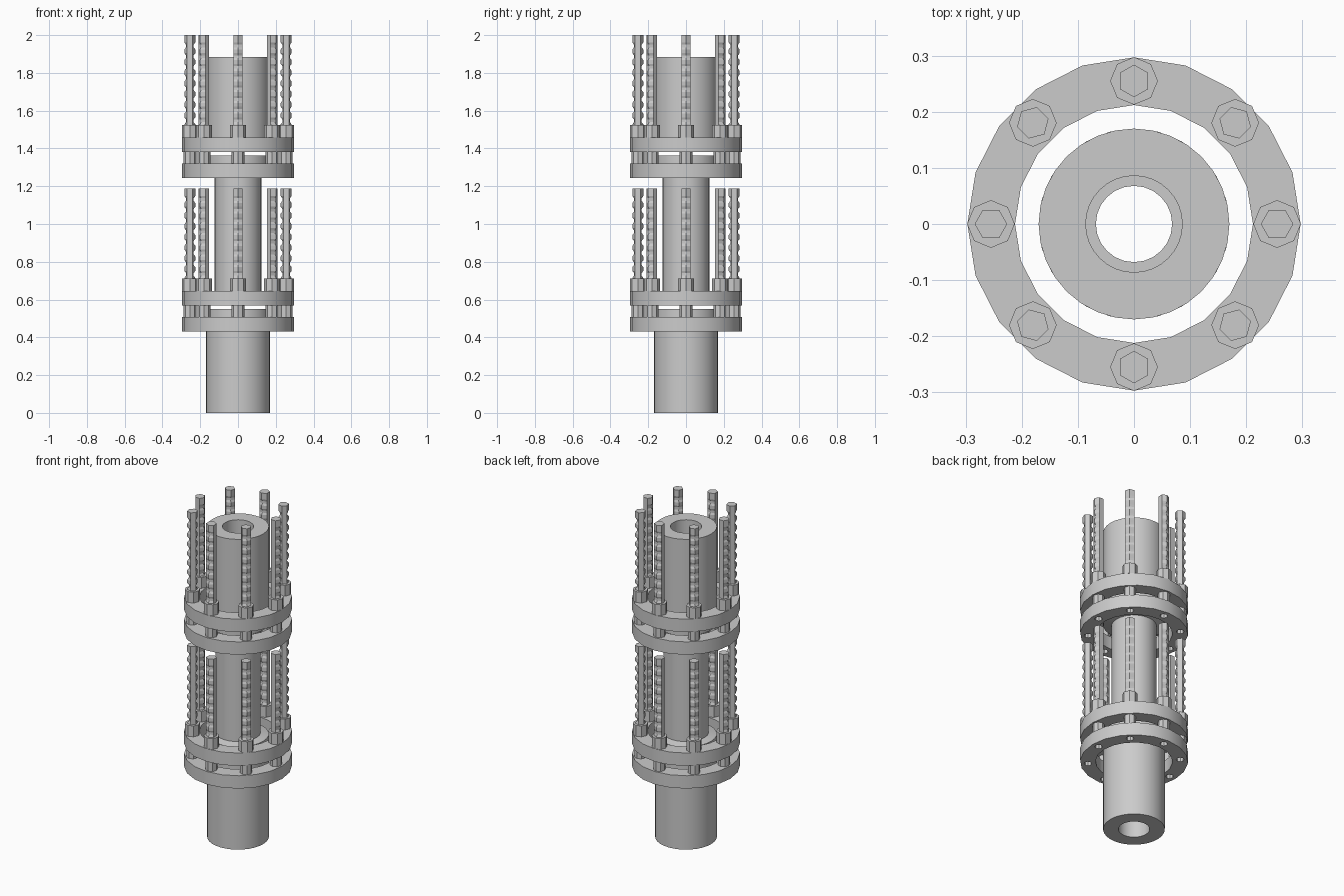
import bpy, bmesh, math
from mathutils import Vector, Matrix

old = bpy.data.objects.get("Cube")
if old:
    bpy.data.objects.remove(old, do_unlink=True)

steel = bpy.data.materials.new("grey_steel")
steel.use_nodes = True
GREY = (0.6, 0.6, 0.6, 1)
steel.diffuse_color = GREY
steel.node_tree.nodes["Principled BSDF"].inputs["Base Color"].default_value = GREY

BOLT_CIRCLE = 0.255
BOLTS = 8
SECTION = 0.813      # height from one flange joint to the next


def finish(name, bm, smooth=False):
    bmesh.ops.recalc_face_normals(bm, faces=bm.faces)
    mesh = bpy.data.meshes.new(name)
    bm.to_mesh(mesh)
    bm.free()
    mesh.materials.append(steel)
    obj = bpy.data.objects.new(name, mesh)
    bpy.context.collection.objects.link(obj)
    bpy.ops.object.select_all(action='DESELECT')
    obj.select_set(True)
    bpy.context.view_layer.objects.active = obj
    if smooth:
        bpy.ops.object.shade_smooth_by_angle(angle=math.radians(35))
    return obj


def lathe(name, profile, sides):
    """Revolve a closed (radius, height) profile about z."""
    bm = bmesh.new()
    rings = []
    for i in range(sides):
        a = 2 * math.pi * i / sides
        rings.append([bm.verts.new((r * math.cos(a), r * math.sin(a), z)) for r, z in profile])
    n = len(profile)
    for i in range(sides):
        a, b = rings[i], rings[(i + 1) % sides]
        for j in range(n):
            k = (j + 1) % n
            bm.faces.new((a[j], b[j], b[k], a[k]))
    return finish(name, bm, True)


def tube(name, outer, inner, z0, z1, sides):
    return lathe(name, [(outer, z0), (outer, z1), (inner, z1), (inner, z0)], sides)


def stack(bm, layers, matrix):
    """Loft equal-count outlines into a capped solid."""
    loops = [[bm.verts.new(matrix @ Vector(p)) for p in layer] for layer in layers]
    n = len(loops[0])
    for a, b in zip(loops, loops[1:]):
        for i in range(n):
            j = (i + 1) % n
            bm.faces.new((a[i], a[j], b[j], b[i]))
    bm.faces.new(loops[0][::-1])
    bm.faces.new(loops[-1])


def outline(sides, radius, z, pinch=1.0):
    """Regular polygon; pinch pulls in the two corners lying on the radial axis."""
    points = []
    for i in range(sides):
        a = 2 * math.pi * i / sides
        r = radius * (pinch if i % (sides // 2) == 0 else 1)
        points.append((r * math.cos(a), r * math.sin(a), z))
    return points


def around(name, layers):
    """Repeat a lofted solid around the bolt circle."""
    bm = bmesh.new()
    for i in range(BOLTS):
        turn = Matrix.Rotation(2 * math.pi * i / BOLTS, 4, 'Z')
        stack(bm, layers, turn @ Matrix.Translation((BOLT_CIRCLE, 0, 0)))
    return finish(name, bm)


def prism(name, sides, radius, z0, z1):
    return around(name, [outline(sides, radius, z0), outline(sides, radius, z1)])


def threaded_rods(name, z0, z1, z_thread):
    """Six-sided rods with coarse notched threads above the nuts."""
    layers = [outline(6, 0.029, z0)]
    pitch = (z1 - 0.022 - z_thread) / 8
    for k in range(8):
        z = z_thread + k * pitch
        for part, pinch in ((0.05, 1), (0.25, 0.7), (0.5, 0.7), (0.7, 1)):
            layers.append(outline(6, 0.029, z + part * pitch, pinch))
    layers.append(outline(6, 0.029, z1))
    return around(name, layers)


def flange_joint(label, base):
    # Backing rings, the lower one drilled for the rods
    lower = tube(label + "_lower_flange", 0.297, 0.212, base, base + 0.078, 20)
    tube(label + "_upper_flange", 0.297, 0.212, base + 0.138, base + 0.216, 20)
    cutter = prism("drill", 8, 0.022, base - 0.02, base + 0.1)
    cutter.hide_render = True
    drill = lower.modifiers.new("rod_holes", 'BOOLEAN')
    drill.operation = 'DIFFERENCE'
    drill.solver = 'EXACT'
    drill.object = cutter
    bpy.ops.object.select_all(action='DESELECT')
    lower.select_set(True)
    bpy.context.view_layer.objects.active = lower
    bpy.ops.object.modifier_apply(modifier=drill.name)
    bpy.data.objects.remove(cutter, do_unlink=True)
    # Spacers, nuts and rods
    prism(label + "_spacers", 8, 0.034, base + 0.078, base + 0.138)
    prism(label + "_nuts", 8, 0.0425, base + 0.216, base + 0.282)
    threaded_rods(label + "_rods", base + 0.07, base + 0.757, base + 0.282)


flange_joint("lower_joint", 0.43)
flange_joint("upper_joint", 0.43 + SECTION)

# Wide pipes at the bottom and the top
tube("bottom_pipe", 0.17, 0.086, 0, 0.55, 32)
tube("top_pipe", 0.17, 0.086, 1.38, 1.885, 32)

# Narrow middle pipe with a collar inside each flange joint
lathe("middle_pipe", [
    (0.17, 0.57), (0.17, 0.625), (0.125, 0.635),
    (0.125, 1.29), (0.17, 1.3), (0.17, 1.363),
    (0.068, 1.363), (0.068, 0.57)], 24)
